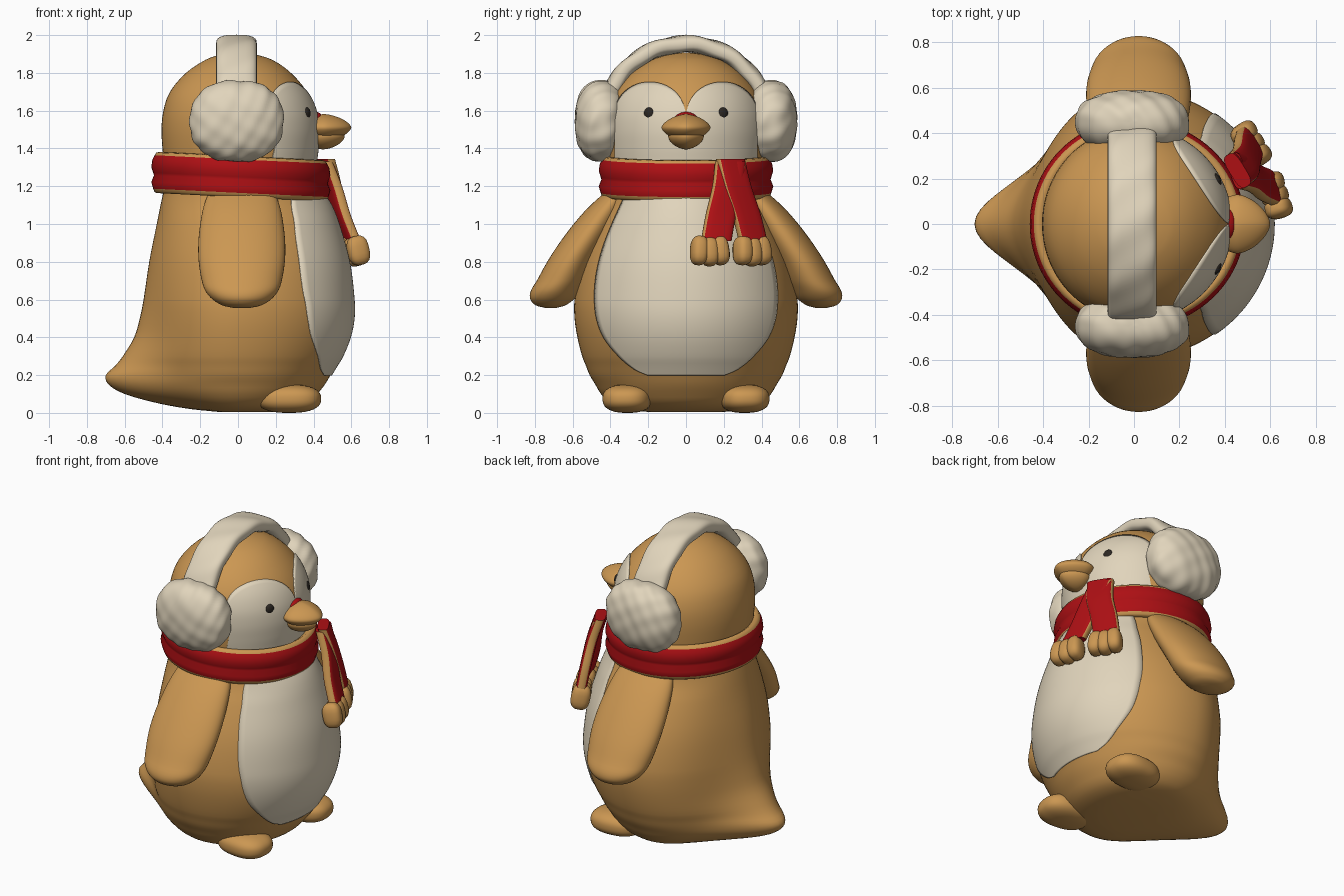
import bpy, bmesh, math
from mathutils import Vector, Matrix

if "Cube" in bpy.data.objects:
    bpy.data.objects.remove(bpy.data.objects["Cube"])

def material(name, rgb):
    m = bpy.data.materials.new(name)
    m.diffuse_color = (*rgb, 1)
    m.use_nodes = True
    m.node_tree.nodes["Principled BSDF"].inputs["Base Color"].default_value = m.diffuse_color
    return m

TAN = material("tan", (0.60, 0.31, 0.085))
CREAM = material("cream", (0.75, 0.66, 0.50))
RED = material("red", (0.42, 0.005, 0.007))
DARK = material("dark_eye", (0.025, 0.02, 0.016))

def finish(name, bm, mats, angle=50):
    bmesh.ops.recalc_face_normals(bm, faces=bm.faces[:])
    me = bpy.data.meshes.new(name)
    bm.to_mesh(me)
    bm.free()
    for m in mats:
        me.materials.append(m)
    ob = bpy.data.objects.new(name, me)
    bpy.context.collection.objects.link(ob)
    bpy.context.view_layer.objects.active = ob
    ob.select_set(True)
    bpy.ops.object.shade_smooth_by_angle(angle=math.radians(angle))
    ob.select_set(False)
    return ob

def loft(name, rings, mats, closed=False, rule=None, wrap=True):
    """Skin a list of point rings; rule(j) picks the colour along the ring."""
    bm = bmesh.new()
    vs = [[bm.verts.new(p) for p in r] for r in rings]
    n, k = len(vs), len(vs[0])
    for i in range(n if closed else n - 1):
        for j in range(k if wrap else k - 1):
            a, b = vs[i], vs[(i + 1) % n]
            f = bm.faces.new((a[j], a[(j + 1) % k], b[(j + 1) % k], b[j]))
            f.material_index = rule(j) if rule else 0
    if wrap and not closed:
        bm.faces.new(vs[0])
        bm.faces.new(vs[-1])
    return finish(name, bm, mats)

def blob(name, centre, radii, mat, power=2.0, bump=0.0, rot=(0, 0, 0), seg=48):
    """Rounded block or ball with an optional fluffy surface."""
    bm = bmesh.new()
    bmesh.ops.create_uvsphere(bm, u_segments=seg, v_segments=seg // 2, radius=1)
    R = Matrix.Rotation(rot[2], 3, 'Z') @ Matrix.Rotation(rot[1], 3, 'Y') @ Matrix.Rotation(rot[0], 3, 'X')
    for v in bm.verts:
        d = v.co.normalized()
        s = sum(abs(c) ** power for c in d) ** (-1 / power)
        s *= 1 + bump * (math.sin(9 * d.x + 4 * d.z) * math.sin(8 * d.z - 3 * d.y) + 0.6 * math.sin(17 * d.x - 9 * d.z + 5 * d.y))
        v.co = R @ Vector([d[i] * s * radii[i] for i in range(3)]) + Vector(centre)
    return finish(name, bm, [mat])

def spline(keys, t):
    """Smooth interpolation of key rows by their first column."""
    i = max(k for k in range(len(keys) - 1) if keys[k][0] <= t or k == 0)
    p1, p2 = keys[i], keys[i + 1]
    p0, p3 = keys[max(i - 1, 0)], keys[min(i + 2, len(keys) - 1)]
    h = p2[0] - p1[0]
    u = (t - p1[0]) / h
    out = []
    for c in range(1, len(p1)):
        m1 = (p2[c] - p0[c]) / (p2[0] - p0[0]) * h
        m2 = (p3[c] - p1[c]) / (p3[0] - p1[0]) * h
        out.append((2*u**3 - 3*u*u + 1) * p1[c] + (u**3 - 2*u*u + u) * m1
                   + (3*u*u - 2*u**3) * p2[c] + (u**3 - u*u) * m2)
    return out

def samples(keys, n):
    return [a[0] + (b[0] - a[0]) * i / n for a, b in zip(keys, keys[1:]) for i in range(n)] + [keys[-1][0]]

# Body and head: height, back reach, front reach, half width, tail bulge
BODY = [(.005, .1, .2, .2, 0), (.02, .2, .3, .33, .05), (.05, .3, .37, .40, .12), (.1, .38, .42, .45, .22),
        (.15, .42, .46, .48, .265), (.2, .43, .49, .51, .27), (.25, .44, .52, .53, .21), (.3, .45, .55, .55, .16),
        (.4, .45, .59, .575, .10), (.5, .45, .61, .59, .07), (.6, .45, .61, .59, .05), (.8, .44, .585, .55, .03),
        (1.0, .42, .53, .47, .01), (1.1, .41, .49, .42, 0), (1.2, .39, .43, .40, 0), (1.3, .39, .41, .41, 0),
        (1.4, .40, .42, .42, 0), (1.5, .405, .425, .425, 0), (1.6, .395, .41, .415, 0), (1.7, .36, .365, .375, 0),
        (1.8, .275, .28, .29, 0), (1.87, .17, .18, .18, 0), (1.9, .08, .08, .08, 0), (1.908, .01, .01, .01, 0)]

def body_point(z, a):
    b, f, w, t = spline(BODY, z)
    c, y = math.cos(a), w * math.sin(a)
    x = f * c if c > 0 else b * c - t * math.exp(-(y / .22) ** 2) * min(1, -3 * c)
    return (x, y, z)

def front_x(y, z):
    _, f, w, _ = spline(BODY, z)
    return f * math.sqrt(max(0, 1 - (y / w) ** 2))

TURN = [2 * math.pi * i / 96 for i in range(96)]
loft("body", [[body_point(z, a) for a in TURN] for z in samples(BODY, 3)], [TAN])

def plate(name, rows):
    """Thin painted patch lying on the front of the body."""
    ob = loft(name, [[(front_x(y, z) + .003, y, z) for y, z in r] for r in rows], [CREAM], wrap=False)
    s = ob.modifiers.new("thickness", 'SOLIDIFY')
    s.thickness, s.offset = .009, 0

# Belly patch, widths by height
BELLY = [(.2, .2), (.23, .27), (.3, .355), (.4, .435), (.5, .472), (.6, .483), (.7, .478),
         (.8, .46), (.9, .43), (1.0, .39), (1.1, .345), (1.2, .30)]
plate("belly_patch", [[(spline(BELLY, z)[0] * (i / 20 - 1), z) for i in range(41)] for z in samples(BELLY, 4)])

# Face patch with a rounded lobe above each eye
def lobe_top(y):
    return 1.585 + .165 * math.sqrt(max(0, 1 - ((abs(y) - .19) / .185) ** 2))
cols = [-.375 * math.cos(math.pi * i / 80) for i in range(81)]
plate("face_patch", [[(y, 1.26 + (lobe_top(y) - 1.26) * j / 24) for y in cols] for j in range(25)])

# Beak
blob("beak_base", (.405, 0, 1.535), (.055, .075, .06), RED)
blob("beak_upper", (.455, 0, 1.51), (.145, .13, .072), TAN, power=1.6)
blob("beak_lower", (.45, 0, 1.465), (.115, .095, .07), TAN, power=1.7)

# Flippers: height, inner side, outer side, half length
ARM = [(.555, .69, .74, .04), (.565, .65, .785, .09), (.58, .62, .81, .125), (.61, .585, .827, .165), (.65, .56, .82, .195),
       (.7, .53, .79, .212), (.8, .48, .735, .228), (.9, .42, .67, .23), (1.0, .36, .595, .22),
       (1.1, .31, .505, .2), (1.2, .28, .39, .16)]

for side, s in (("left", 1), ("right", -1)):
    rings = []
    for z in samples(ARM, 3):
        i, o, w = spline(ARM, z)
        rings.append([(.02 + w * math.cos(a), s * ((i + o) / 2 + (o - i) / 2 * math.sin(a)), z) for a in TURN[::2]])
    loft(side + "_flipper", rings, [TAN])
    blob(side + "_foot", (.27, s * .31, .075), (.17, .13, .075), TAN, power=2.5, rot=(0, 0, s * .1))
    blob(side + "_eye", (front_x(.195, 1.585) - .001, s * .195, 1.585), (.016, .03, .032), DARK, rot=(0, 0, s * .45), seg=20)
    blob(side + "_earmuff", (-.007, s * .45, 1.545), (.25, .138, .215), CREAM, power=2.3, bump=.018, seg=96)

# Headband: rounded strap swept over the head
def strap(a):
    out = []
    for b in TURN[::4]:
        c, n = math.cos(b), math.sin(b)
        u = .108 * math.copysign(abs(c) ** .6, c)
        r = .045 * math.copysign(abs(n) ** .7, n) + .004 * math.sin(13 * a + 20 * u)
        out.append((-.008 + u, (.425 + r) * math.cos(a), 1.55 + (.403 + r) * math.sin(a)))
    return out
loft("headband", [strap(math.pi * i / 64) for i in range(65)], [CREAM])

# Scarf ring with tan hems, leaning down to the front
HEM = [(-.09, 1.17), (-.05, 1.145), (-.012, 1.142), (-.002, 1.15), (.004, 1.165), (.014, 1.2), (.0, 1.235), (.004, 1.25), (.014, 1.28),
       (.008, 1.32), (-.004, 1.342), (-.012, 1.356), (-.03, 1.36), (-.06, 1.34)]
def hem_ring(a):
    c = math.cos(a)
    rx = .475 if c > 0 else .445
    return [((rx + d) * c, (.448 + d) * math.sin(a), z - .022 * c) for d, z in HEM]
loft("scarf", [hem_ring(a) for a in TURN], [RED, TAN], closed=True, rule=lambda j: 0 if 4 <= j <= 9 else 1)

# Hanging scarf ends, with tan edges and tasselled tips
ENDS = {"inner": ([(0, .455, .235, 1.33), (1, .505, .22, 1.2), (2, .55, .185, 1.05), (3, .605, .16, .91)], (.62, .125, .86), .3),
        "outer": ([(0, .455, .235, 1.345), (1, .49, .27, 1.2), (2, .50, .32, 1.05), (3, .51, .355, .91)], (.515, .35, .86), .55)}
for name, (path, tip, yaw) in ENDS.items():
    across = Vector((-math.sin(yaw), math.cos(yaw), 0))
    out = Vector((math.cos(yaw), math.sin(yaw), 0))
    rings = []
    for t in samples(path, 6):
        p = Vector(spline(path, t))
        ring = []
        for b in TURN[::4]:
            c, n = math.cos(b), math.sin(b)
            ring.append(p + across * .082 * math.copysign(abs(c) ** .6, c) + out * .034 * math.copysign(abs(n) ** .6, n))
        rings.append(ring)
    loft(name + "_scarf_end", rings, [RED, TAN], rule=lambda j: 1 if j in (0, 1, 10, 11, 12, 13, 22, 23) else 0)
    for k in (-1, 0, 1):
        blob(name + "_tassel", Vector(tip) + across * .058 * k + Vector((0, 0, -.006 * (1 - abs(k)))), (.058, .045, .078),
             TAN, power=2.8, rot=(k * .1, -.2, yaw), seg=24)
